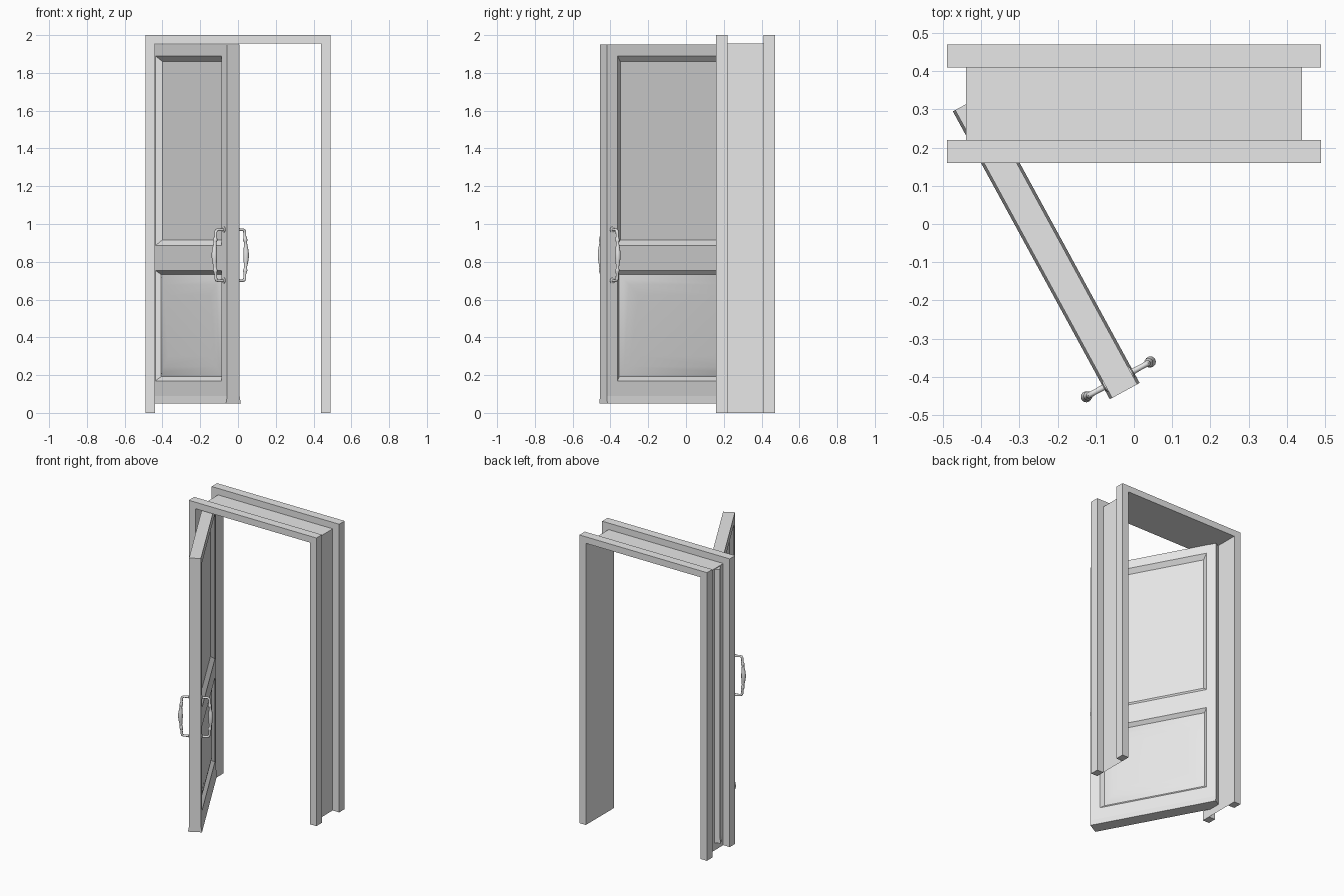
import bpy, bmesh, math
from mathutils import Matrix, Vector

if "Cube" in bpy.data.objects:
    bpy.data.objects.remove(bpy.data.objects["Cube"])

grey = bpy.data.materials.new("light_grey")
grey.diffuse_color = (0.8, 0.8, 0.8, 1)
grey.use_nodes = True
grey.node_tree.nodes["Principled BSDF"].inputs["Base Color"].default_value = grey.diffuse_color


def finish(bm, name, matrix=None):
    bmesh.ops.remove_doubles(bm, verts=bm.verts, dist=1e-5)
    bmesh.ops.recalc_face_normals(bm, faces=bm.faces)
    me = bpy.data.meshes.new(name)
    bm.to_mesh(me)
    bm.free()
    ob = bpy.data.objects.new(name, me)
    bpy.context.collection.objects.link(ob)
    me.materials.append(grey)
    if matrix:
        ob.matrix_world = matrix
    return ob


def face(bm, pts, smooth=False):
    f = bm.faces.new([bm.verts.new(p) for p in pts])
    f.smooth = smooth
    return f


# ---- frame: two casings joined by a thin lining
XO, XI, ZO, ZI = 0.49, 0.44, 2.0, 1.955


def casing(name, y0, y1):
    bm = bmesh.new()
    outline = [(-XO, 0), (-XO, ZO), (XO, ZO), (XO, 0),
               (XI, 0), (XI, ZI), (-XI, ZI), (-XI, 0)]
    f = face(bm, [(x, y0, z) for x, z in outline])
    new = bmesh.ops.extrude_face_region(bm, geom=[f])["geom"]
    bmesh.ops.translate(bm, vec=(0, y1 - y0, 0),
                        verts=[v for v in new if isinstance(v, bmesh.types.BMVert)])
    return finish(bm, name)


casing("front_casing", 0.16, 0.22)
casing("back_casing", 0.41, 0.47)

bm = bmesh.new()
line = [(-XI, 0), (-XI, ZI), (XI, ZI), (XI, 0)]
for (xa, za), (xb, zb) in zip(line, line[1:]):
    face(bm, [(xa, 0.22, za), (xb, 0.22, zb), (xb, 0.41, zb), (xa, 0.41, za)])
finish(bm, "jamb_lining")

# ---- door leaf: local x runs from hinge to free edge, local y through thickness
W, T, FLARE = 0.858, 0.0375, 0.007
Z0, ZF, Z1 = 0.05, 0.09, 1.95
door_matrix = Matrix.Translation((-0.435, 0.316, 0)) @ Matrix.Rotation(math.radians(-61.4), 4, 'Z')
xs = [0, 0.065, W - 0.065, W]
zs = [ZF, 0.17, 0.754, 0.886, 1.89, Z1]
panels = {
    1: [(0, 0), (0.022, 0.022), (0.045, 0.014), (0.075, 0.009), (0.13, 0.006)],  # raised
    3: [(0, 0), (0.03, 0.025)],                                                 # flat
}
bm = bmesh.new()


def panel(s, za, zb, rings):
    loops = []
    for inset, depth in rings:
        y = s * (T - depth)
        a, b, c, d = xs[1] + inset, xs[2] - inset, za + inset, zb - inset
        loops.append([(a, y, c), (b, y, c), (b, y, d), (a, y, d)])
    for k, (lo, hi) in enumerate(zip(loops, loops[1:])):
        for i in range(4):
            j = (i + 1) % 4
            face(bm, [lo[i], lo[j], hi[j], hi[i]], smooth=k > 0)
    face(bm, loops[-1], smooth=len(rings) > 2)


for s in (-1, 1):
    for j in range(5):
        for i in range(3):
            if i == 1 and j in panels:
                panel(s, zs[j], zs[j + 1], panels[j])
            else:
                face(bm, [(xs[i], s * T, zs[j]), (xs[i + 1], s * T, zs[j]),
                          (xs[i + 1], s * T, zs[j + 1]), (xs[i], s * T, zs[j + 1])])
    # flared foot
    for i in range(3):
        face(bm, [(xs[i], s * (T + FLARE), Z0), (xs[i + 1], s * (T + FLARE), Z0),
                  (xs[i + 1], s * T, ZF), (xs[i], s * T, ZF)])
# end, top and bottom faces
F = T + FLARE
for x in (0, W):
    face(bm, [(x, -F, Z0), (x, F, Z0), (x, T, ZF), (x, -T, ZF)])
    for za, zb in zip(zs, zs[1:]):
        face(bm, [(x, -T, za), (x, T, za), (x, T, zb), (x, -T, zb)])
for i in range(3):
    for z, t in ((Z0, F), (Z1, T)):
        face(bm, [(xs[i], -t, z), (xs[i + 1], -t, z), (xs[i + 1], t, z), (xs[i], t, z)])
finish(bm, "door_leaf", door_matrix)

# ---- pull handles: (standoff from face, height from middle, radius), lower half
HALF = [(-0.005, -0.135, 0.016), (0.003, -0.135, 0.016), (0.006, -0.135, 0.008),
        (0.036, -0.135, 0.007), (0.046, -0.132, 0.008), (0.050, -0.122, 0.008),
        (0.051, -0.100, 0.007), (0.052, -0.088, 0.010), (0.053, -0.080, 0.012),
        (0.054, -0.072, 0.009), (0.055, -0.062, 0.008), (0.057, -0.035, 0.012),
        (0.058, -0.012, 0.0145)]
PATH = HALF + [(o, -h, r) for o, h, r in reversed(HALF)]
SIDES = 16


def handle(name, s):
    bm = bmesh.new()
    pts = [Vector((W - 0.035, s * (T + o), 0.835 + h)) for o, h, r in PATH]
    side = Vector((1, 0, 0))
    rings = []
    for i, p in enumerate(pts):
        t = (pts[min(i + 1, len(pts) - 1)] - pts[max(i - 1, 0)]).normalized()
        up = t.cross(side)
        rings.append([bm.verts.new(p + PATH[i][2] * (side * math.cos(a) + up * math.sin(a)))
                      for a in (2 * math.pi * k / SIDES for k in range(SIDES))])
    for lo, hi in zip(rings, rings[1:]):
        for k in range(SIDES):
            m = (k + 1) % SIDES
            bm.faces.new([lo[k], lo[m], hi[m], hi[k]])
    for end in (rings[0], rings[-1]):
        bm.faces.new(end)
    ob = finish(bm, name, door_matrix)
    bpy.ops.object.select_all(action='DESELECT')
    ob.select_set(True)
    bpy.context.view_layer.objects.active = ob
    bpy.ops.object.shade_smooth_by_angle(angle=math.radians(45))


handle("outer_handle", -1)
handle("inner_handle", 1)
